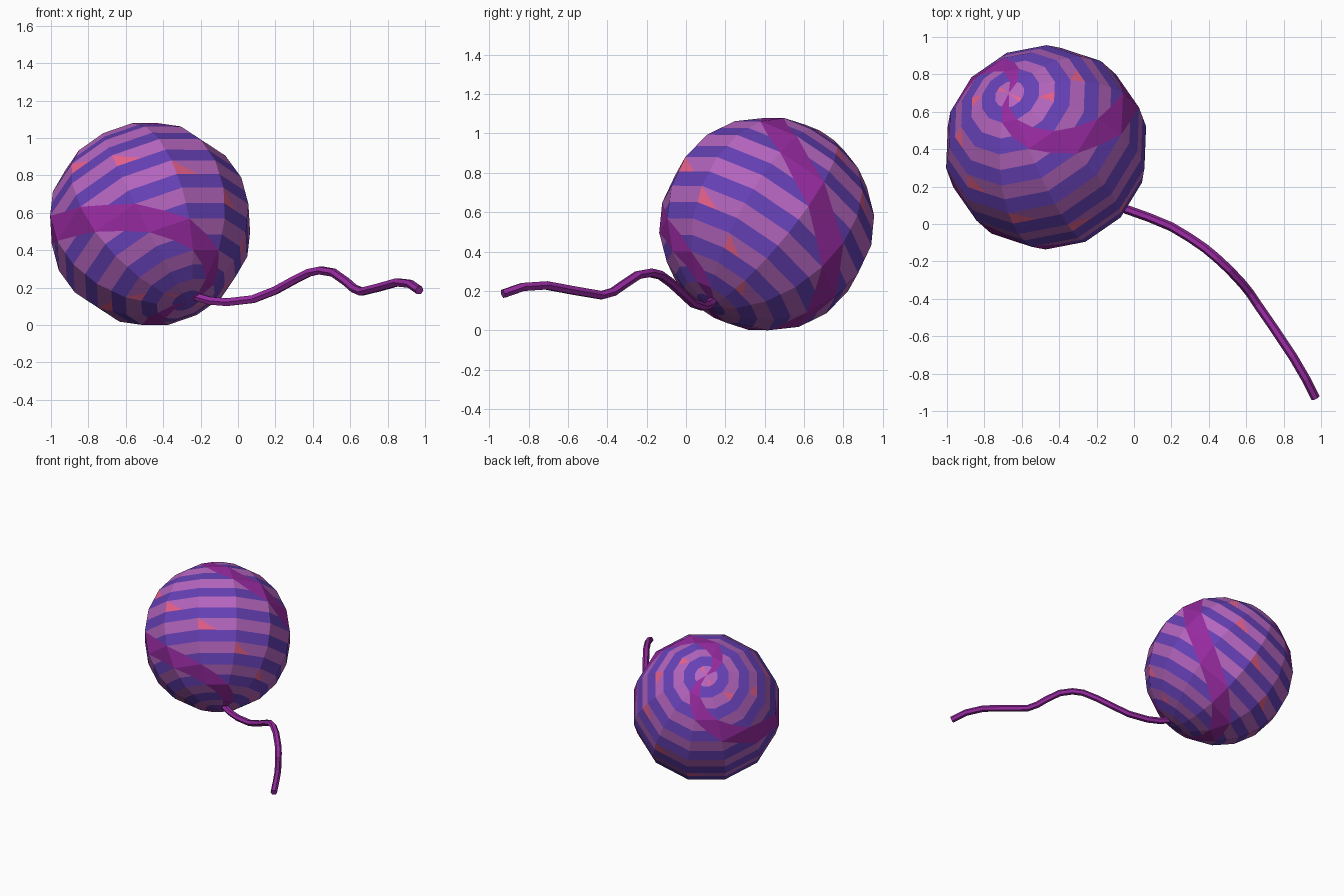
import bpy, bmesh
from math import sin, cos, radians
from mathutils import Vector

if "Cube" in bpy.data.objects:
    bpy.data.objects.remove(bpy.data.objects["Cube"])

def material(name, rgb):
    m = bpy.data.materials.new(name)
    m.diffuse_color = (*rgb, 1)
    m.use_nodes = True
    m.node_tree.nodes["Principled BSDF"].inputs["Base Color"].default_value = m.diffuse_color
    return m

light = material("light_purple", (0.46, 0.13, 0.515))
blue = material("blue_violet", (0.13, 0.051, 0.46))
magenta = material("magenta", (0.305, 0.023, 0.35))
coral = material("coral", (0.80, 0.117, 0.26))

# Yarn ball: tilted 12 x 10 faceted sphere, facets split into stripes
SEGS, ROWS, R = 12, 10, 0.548
CENTRE = Vector((-0.47, 0.41, 0.54))
axis = Vector((-0.365, 0.53, 0.765)).normalized()
e1 = (Vector((1, 0, 0)) - axis * axis.x).normalized()
e2 = axis.cross(e1)

def corner(i, j):
    t, p = radians(180 / ROWS * j), radians(13 + 360 / SEGS * i)
    return CENTRE + R * (axis * cos(t) + sin(t) * (e1 * cos(p) + e2 * sin(p)))

# Pieces of one facet: (u, v) outline, below the diagonal?, lower half?
PIECES = [
    ([(0, 0), (.5, .5), (1, .5), (1, 0)], 0, 0),
    ([(0, 0), (0, .5), (.5, .5)], 1, 0),
    ([(.5, .5), (1, 1), (1, .5)], 0, 1),
    ([(0, .5), (0, 1), (1, 1), (.5, .5)], 1, 1),
]

bm = bmesh.new()
for i in range(SEGS):
    for j in range(ROWS):
        a, b = corner(i, j), corner(i + 1, j)
        c, d = corner(i, j + 1), corner(i + 1, j + 1)
        for outline, below, lower in PIECES:
            pts = []
            for u, v in outline:
                p = a.lerp(b, u).lerp(c.lerp(d, u), v)
                if all((p - q).length > 1e-4 for q in pts):
                    pts.append(p)
            if len(pts) < 3:
                continue
            f = bm.faces.new([bm.verts.new(p) for p in pts])
            band = (j - i - 1 + below) % 6       # diagonal wraps repeat twice
            if band == 4:
                f.material_index = 2
            elif band == 2 and below and not lower:
                f.material_index = 3
            else:
                f.material_index = lower
bmesh.ops.remove_doubles(bm, verts=bm.verts, dist=1e-4)
bmesh.ops.recalc_face_normals(bm, faces=bm.faces)
drop = min(v.co.z for v in bm.verts)
bmesh.ops.translate(bm, verts=bm.verts, vec=(0, 0, -drop))
mesh = bpy.data.meshes.new("yarn_ball")
bm.to_mesh(mesh)
bm.free()
for m in (light, blue, magenta, coral):
    mesh.materials.append(m)
bpy.context.collection.objects.link(bpy.data.objects.new("yarn_ball", mesh))

# Loose strand trailing along the ground
path = [(-.30, .17, .20), (-.22, .14, .15), (-.15, .115, .13), (-.06, .085, .122),
        (.08, .035, .138), (.20, -.015, .185), (.30, -.075, .24), (.38, -.13, .28),
        (.44, -.18, .292), (.51, -.245, .28), (.58, -.32, .23), (.62, -.37, .195),
        (.66, -.43, .178), (.75, -.56, .20), (.85, -.71, .228), (.92, -.83, .22),
        (.97, -.93, .185)]
curve = bpy.data.curves.new("loose_strand", 'CURVE')
curve.dimensions = '3D'
curve.bevel_depth = 0.024
curve.bevel_resolution = 1
curve.use_fill_caps = True
spline = curve.splines.new('POLY')
spline.points.add(len(path) - 1)
for pt, co in zip(spline.points, path):
    pt.co = (*co, 1)
spline.use_smooth = False
curve.materials.append(magenta)
strand = bpy.data.objects.new("loose_strand", curve)
bpy.context.collection.objects.link(strand)
bpy.context.view_layer.objects.active = strand
strand.select_set(True)
bpy.ops.object.convert(target='MESH')
